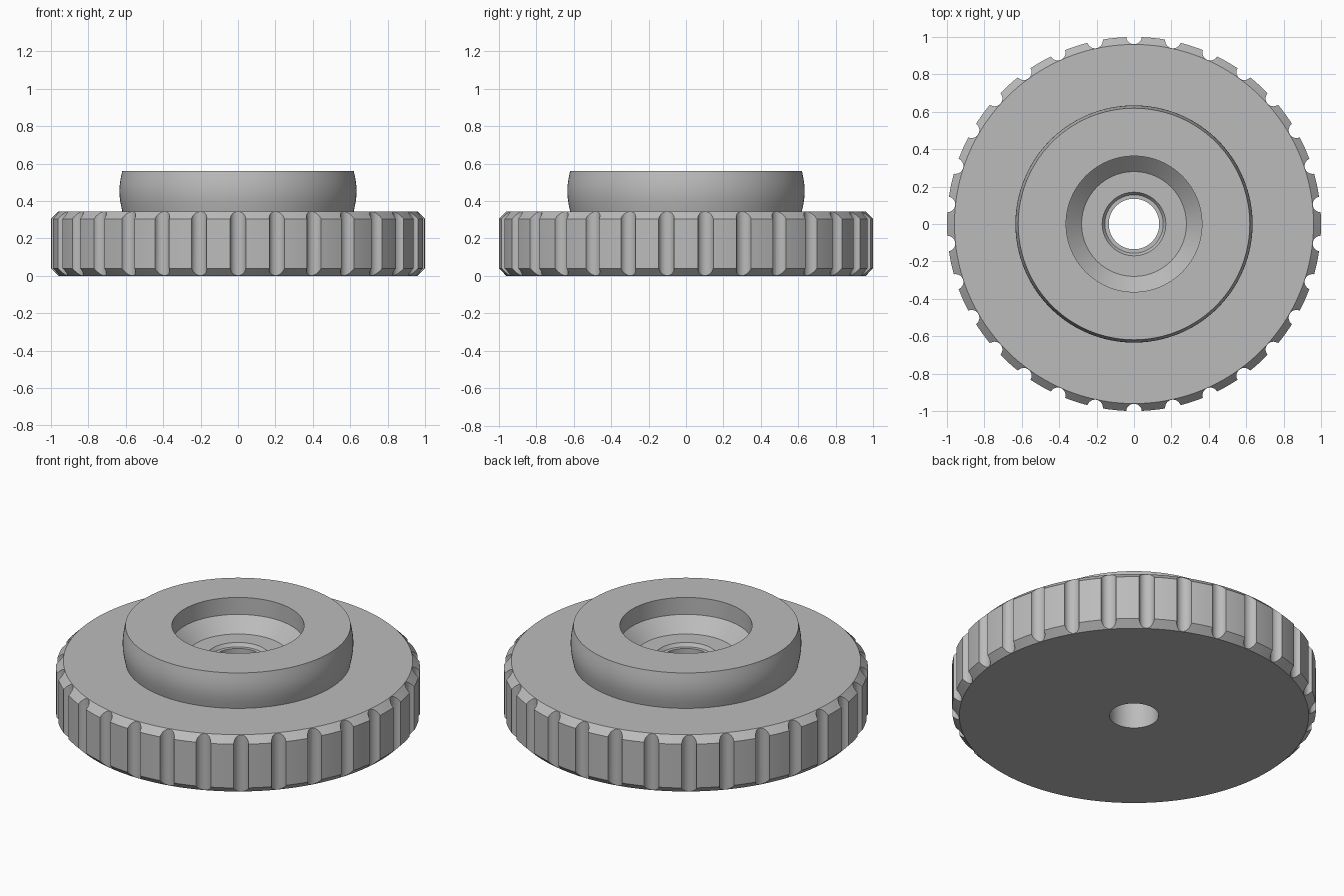
import bpy, bmesh, math
from mathutils import Matrix, Vector

cube = bpy.data.objects.get("Cube")
if cube:
    bpy.data.objects.remove(cube, do_unlink=True)

SEGMENTS = 180
GROOVES = 30
GROOVE_RADIUS = 0.042
DISC_TOP = 0.345
HUB_TOP = 0.56

grey = bpy.data.materials.new("plain grey")
grey.use_nodes = True
colour = (0.5, 0.5, 0.5, 1)
grey.diffuse_color = colour
grey.node_tree.nodes["Principled BSDF"].inputs["Base Color"].default_value = colour


def add_object(name, bm):
    bmesh.ops.recalc_face_normals(bm, faces=bm.faces)
    mesh = bpy.data.meshes.new(name)
    bm.to_mesh(mesh)
    bm.free()
    mesh.materials.append(grey)
    obj = bpy.data.objects.new(name, mesh)
    bpy.context.collection.objects.link(obj)
    return obj


def lathe(name, profile):
    """Revolve a closed (radius, height) profile about the z axis."""
    bm = bmesh.new()
    verts = [bm.verts.new((r, 0, z)) for r, z in profile]
    edges = [bm.edges.new((verts[i - 1], verts[i])) for i in range(len(verts))]
    bmesh.ops.spin(bm, geom=verts + edges, cent=(0, 0, 0), axis=(0, 0, 1),
                   angle=math.tau, steps=SEGMENTS)
    bmesh.ops.remove_doubles(bm, verts=bm.verts, dist=1e-5)
    return add_object(name, bm)


# Chamfered disc, gently bulging hub, and stepped centre bore
hub = []
for i in range(13):
    t = i / 12
    hub.append((0.619 + 0.015 * math.sin(math.pi * t),
                DISC_TOP + (HUB_TOP - DISC_TOP) * t))
disc = [(0.135, 0), (0.96, 0), (1, 0.04), (1, DISC_TOP - 0.04), (0.96, DISC_TOP)]
bore = [(0.363, HUB_TOP), (0.363, 0.457), (0.28, 0.377), (0.17, 0.377),
        (0.156, 0.357), (0.135, 0.357)]
knob = lathe("knurled_knob", disc + hub + bore)

# Grip grooves, cut by a ring of upright rods
bm = bmesh.new()
for i in range(GROOVES):
    angle = math.tau * i / GROOVES - math.pi / 2
    place = Vector((1.003 * math.cos(angle), 1.003 * math.sin(angle), DISC_TOP / 2))
    bmesh.ops.create_cone(bm, cap_ends=True, segments=24, radius1=GROOVE_RADIUS,
                          radius2=GROOVE_RADIUS, depth=0.6,
                          matrix=Matrix.Translation(place))
cutter = add_object("groove_cutter", bm)
cutter.hide_render = True

cut = knob.modifiers.new("grip grooves", "BOOLEAN")
cut.operation = "DIFFERENCE"
cut.solver = "EXACT"
cut.object = cutter

bpy.ops.object.select_all(action="DESELECT")
knob.select_set(True)
bpy.context.view_layer.objects.active = knob
bpy.ops.object.modifier_apply(modifier=cut.name)
bpy.data.objects.remove(cutter, do_unlink=True)
bpy.ops.object.shade_smooth_by_angle(angle=math.radians(25))
